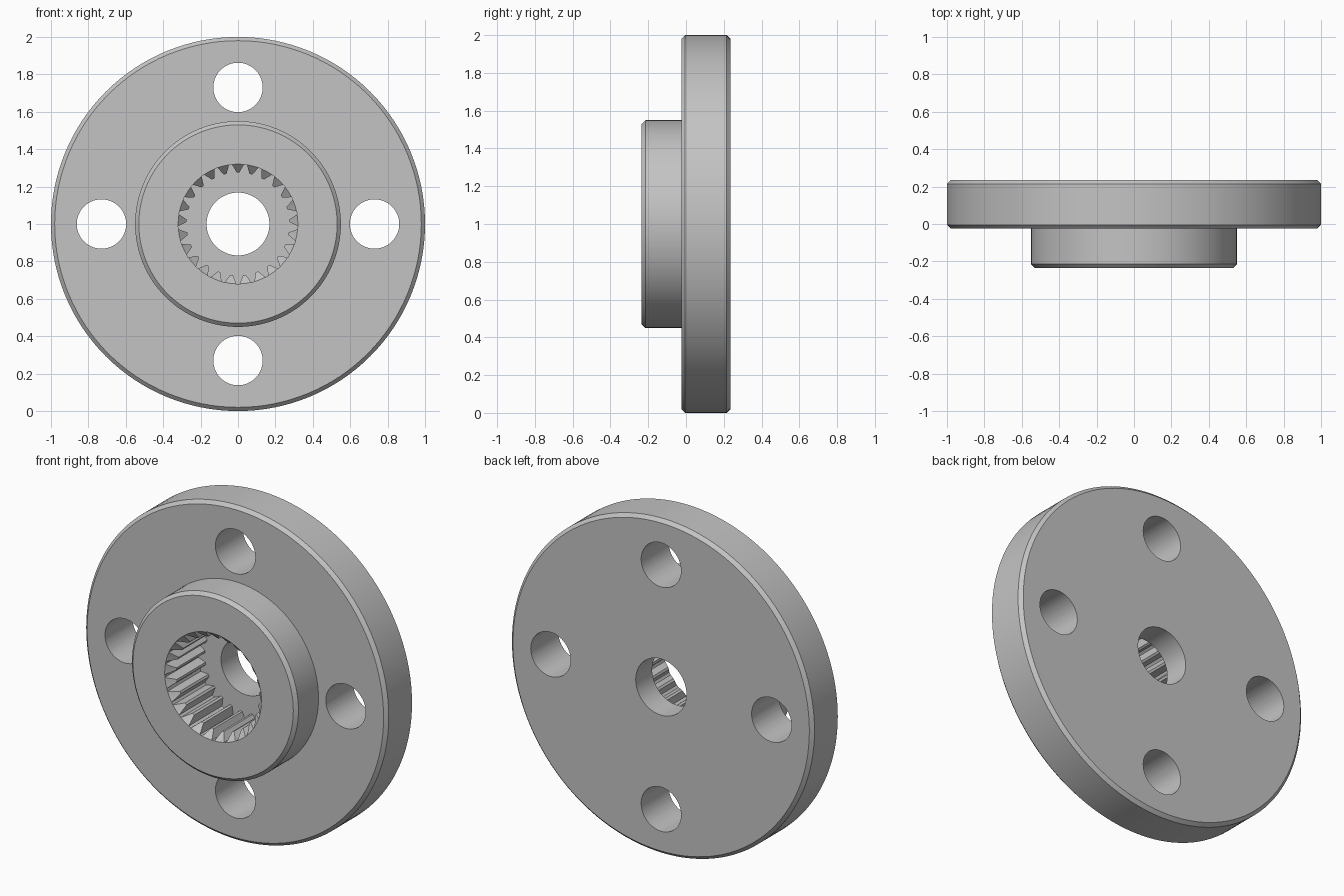
import bpy, bmesh
from math import cos, sin, pi, radians

cube = bpy.data.objects.get("Cube")
if cube:
    bpy.data.objects.remove(cube, do_unlink=True)

grey = bpy.data.materials.new("plain grey")
grey.use_nodes = True
color = (0.55, 0.55, 0.55, 1)
grey.diffuse_color = color
grey.node_tree.nodes["Principled BSDF"].inputs["Base Color"].default_value = color

FRONT, STEP, FLOOR, BACK = -0.235, -0.025, 0.08, 0.235
ROOT, TIP, TEETH, SIDES, BEVEL = 0.32, 0.275, 25, 128, 0.02


def loft(name, rings, closed=False):
    """Skin rings of (x, y, z) points; cap the ends unless the rings loop round."""
    bm = bmesh.new()
    loops = [[bm.verts.new(p) for p in ring] for ring in rings]
    following = loops[1:] + (loops[:1] if closed else [])
    for a, b in zip(loops, following):
        for i in range(len(a)):
            j = (i + 1) % len(a)
            bm.faces.new((a[i], a[j], b[j], b[i]))
    if not closed:
        bm.faces.new(loops[0])
        bm.faces.new(loops[-1])
    bmesh.ops.remove_doubles(bm, verts=bm.verts, dist=1e-5)
    bmesh.ops.recalc_face_normals(bm, faces=bm.faces)
    mesh = bpy.data.meshes.new(name)
    bm.to_mesh(mesh)
    bm.free()
    mesh.materials.append(grey)
    obj = bpy.data.objects.new(name, mesh)
    bpy.context.collection.objects.link(obj)
    return obj


def circle(r, y, cx=0, cz=1, n=SIDES):
    return [(cx + r * cos(2 * pi * i / n), y, cz + r * sin(2 * pi * i / n)) for i in range(n)]


def cut(target, cutter):
    mod = target.modifiers.new("cut", 'BOOLEAN')
    mod.operation, mod.solver, mod.object = 'DIFFERENCE', 'EXACT', cutter
    bpy.context.view_layer.objects.active = target
    bpy.ops.object.modifier_apply(modifier=mod.name)
    bpy.data.objects.remove(cutter, do_unlink=True)


# Chamfered flange with raised hub and centre bore, turned from one profile
profile = [(0.168, FRONT), (0.55 - BEVEL, FRONT), (0.55, FRONT + BEVEL), (0.55, STEP),
           (1 - BEVEL, STEP), (1, STEP + BEVEL), (1, BACK - BEVEL), (1 - BEVEL, BACK),
           (0.168, BACK)]
flange = loft("hub_flange", [circle(r, y) for r, y in profile], closed=True)

# Toothed socket with a conical lead-in on the tooth ends
teeth = []
for k in range(TEETH):
    for offset, r in ((-0.4, ROOT), (-0.1, TIP), (0.1, TIP), (0.4, ROOT)):
        teeth.append((pi / 2 + 2 * pi * (k + offset) / TEETH, r))


def spline(depth, radius=None):
    return [((radius or r) * cos(a), depth(r), 1 + (radius or r) * sin(a)) for a, r in teeth]


socket = loft("socket_cutter", [spline(lambda r: FRONT - 0.1, ROOT),
                                spline(lambda r: FRONT, ROOT),
                                spline(lambda r: FRONT + ROOT - r),
                                spline(lambda r: FLOOR)])
cut(flange, socket)

# Four bolt holes
for k in range(4):
    x, z = 0.73 * cos(k * pi / 2), 1 + 0.73 * sin(k * pi / 2)
    cut(flange, loft("bolt_hole_cutter", [circle(0.132, y, x, z, 64) for y in (-0.5, 0.5)]))

# Smooth round walls, crisp edges
flange.select_set(True)
bpy.context.view_layer.objects.active = flange
bpy.ops.object.shade_smooth_by_angle(angle=radians(20))
